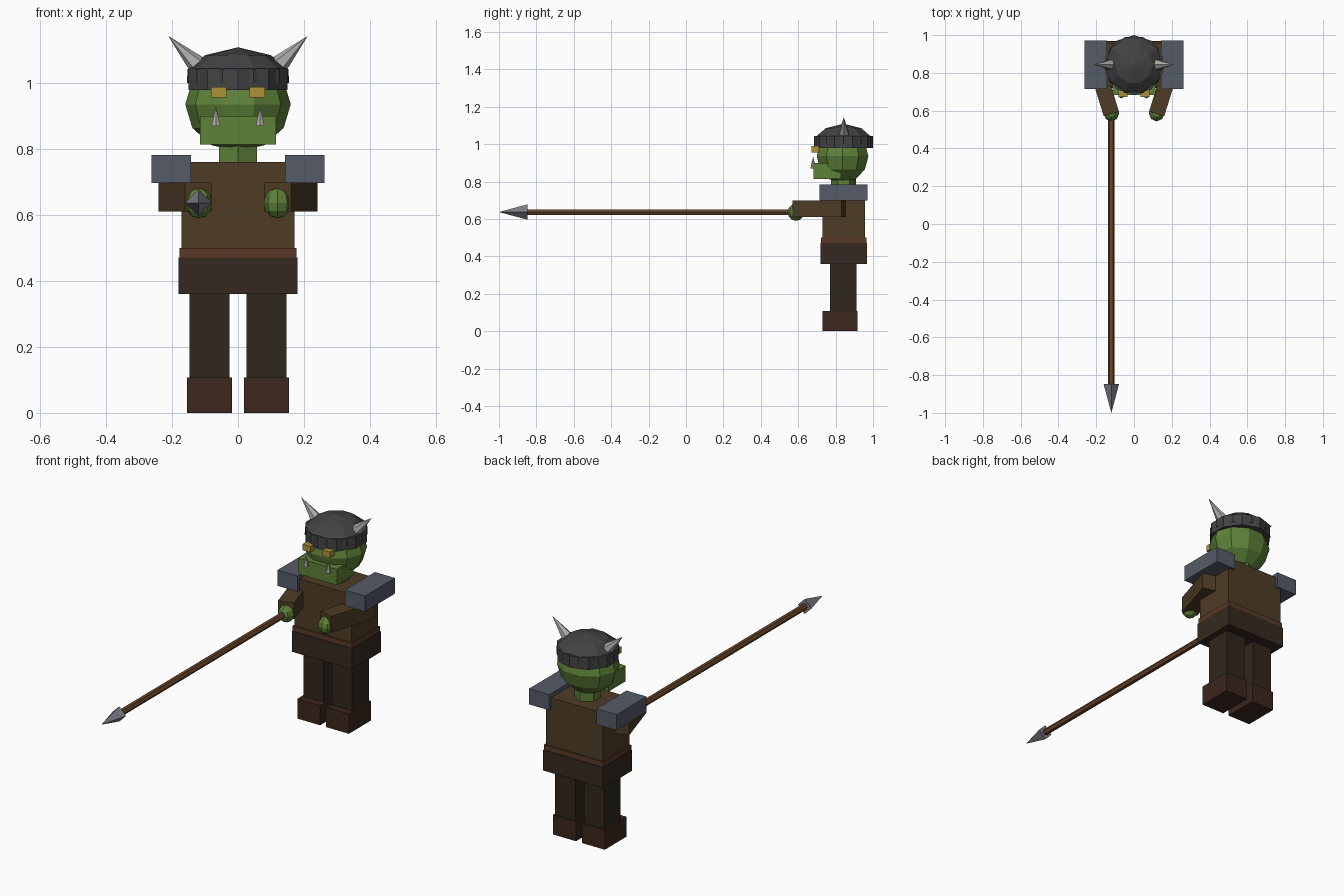
import bpy, bmesh
from math import sin, cos, pi
from mathutils import Vector, Matrix

if "Cube" in bpy.data.objects:
    bpy.data.objects.remove(bpy.data.objects["Cube"])


def material(name, rgb):
    m = bpy.data.materials.new(name)
    m.diffuse_color = (*rgb, 1)
    m.use_nodes = True
    m.node_tree.nodes["Principled BSDF"].inputs["Base Color"].default_value = m.diffuse_color
    return m


SKIN = material("green_skin", (0.11, 0.22, 0.04))
LEATHER = material("leather", (0.075, 0.045, 0.018))
DARK = material("dark_leather", (0.035, 0.022, 0.014))
TROUSER = material("trousers", (0.03, 0.02, 0.012))
BOOT = material("boot_leather", (0.045, 0.02, 0.012))
BELT = material("belt_leather", (0.1, 0.04, 0.02))
IRON = material("iron", (0.055, 0.055, 0.058))
PLATE = material("plate", (0.09, 0.105, 0.14))
BONE = material("bone", (0.42, 0.41, 0.39))
GOLD = material("eye_gold", (0.42, 0.29, 0.04))
WOOD = material("wood", (0.14, 0.06, 0.022))
STEEL = material("steel", (0.2, 0.21, 0.24))


def finish(name, bm, mat, matrix):
    bmesh.ops.transform(bm, matrix=matrix, verts=bm.verts)
    bmesh.ops.recalc_face_normals(bm, faces=bm.faces)
    me = bpy.data.meshes.new(name)
    bm.to_mesh(me)
    bm.free()
    me.materials.append(mat)
    ob = bpy.data.objects.new(name, me)
    bpy.context.collection.objects.link(ob)
    return ob


def box(name, mat, x, y, z, matrix=Matrix()):
    """Box from (min, max) pairs."""
    bm = bmesh.new()
    bmesh.ops.create_cube(bm, size=1)
    for v in bm.verts:
        v.co = Vector([(p[0] + p[1]) / 2 + c * (p[1] - p[0])
                       for c, p in zip(v.co, (x, y, z))])
    return finish(name, bm, mat, matrix)


def lathe(name, mat, profile, segs, centre, phase=0.0, scale=(1, 1, 1), axis=(0, 0, 1)):
    """Revolve (radius, height) points; zero radius makes a pole, open ends are capped."""
    bm = bmesh.new()
    rings = []
    for r, h in profile:
        if r == 0:
            rings.append([bm.verts.new((0, 0, h))] * segs)
        else:
            rings.append([bm.verts.new((r * cos(phase + 2 * pi * i / segs),
                                        r * sin(phase + 2 * pi * i / segs), h))
                          for i in range(segs)])
    for a, b in zip(rings, rings[1:]):
        for i in range(segs):
            j = (i + 1) % segs
            bm.faces.new(list(dict.fromkeys((a[i], a[j], b[j], b[i]))))
    for ring, (r, _) in ((rings[0], profile[0]), (rings[-1], profile[-1])):
        if r > 0:
            bm.faces.new(ring)
    rot = Vector((0, 0, 1)).rotation_difference(Vector(axis)).to_matrix().to_4x4()
    return finish(name, bm, mat, Matrix.Translation(centre) @ rot @ Matrix.Diagonal((*scale, 1)))


def ball(rings):
    pts = [(sin(pi * i / rings), -cos(pi * i / rings)) for i in range(1, rings)]
    return [(0, -1)] + pts + [(0, 1)]


# Body
box("hips", DARK, (-.18, .18), (.72, .968), (.36, .472))
box("belt", BELT, (-.178, .178), (.723, .965), (.472, .5))
box("torso", LEATHER, (-.172, .172), (.73, .957), (.5, .761))
lathe("neck", SKIN, [(.066, .74), (.066, .84)], 6, (0, .842, 0), pi / 2)

# Head, jaw and helmet
lathe("head", SKIN, ball(6), 10, (0, .837, .936), scale=(.16, .145, .143))
box("jaw", SKIN, (-.115, .115), (.683, .828), (.814, .9))
lathe("helmet_band", IRON, [(.158, .979), (.158, 1.044)], 10, (0, .842, 0), pi / 2)
lathe("helmet_dome", IRON, [(.155, 1.0), (.153, 1.042), (.1, 1.085), (0, 1.109)],
      10, (0, .842, 0))

# Paired parts
for s, side in ((-1, "right"), (1, "left")):
    def span(a, b):
        return tuple(sorted((s * a, s * b)))

    box(side + "_boot", BOOT, span(.018, .155), (.73, .918), (0, .107))
    box(side + "_leg", TROUSER, span(.026, .147), (.77, .912), (.107, .36))
    box(side + "_shoulder_plate", PLATE, span(.142, .263), (.714, .971), (.698, .783))
    box(side + "_eye", GOLD, span(.035, .082), (.672, .712), (.956, .989))
    lathe(side + "_tusk", BONE, [(.015, 0), (0, .061)], 6, (s * .067, .68, .871), pi / 2)
    lathe(side + "_horn", BONE, [(.03, 0), (0, .125)], 6, (s * .123, .844, 1.055),
          axis=(s * .088, 0, .088))
    # Arm angled inwards from the shoulder to the fist
    turn = Matrix.Translation((s * .12, .583, 0)) @ Matrix.Rotation(-s * .3, 4, 'Z')
    box(side + "_arm", LEATHER, (-.042, .042), (0, .274), (.611, .699), turn)
    lathe(side + "_hand", SKIN, ball(6), 8, (s * .12, .588, .636), scale=(.042, .045, .046))

# Spear pointing forwards
lathe("spear_shaft", WOOD, [(.017, 0), (.017, 1.44)], 6, (-.12, .59, .637), axis=(0, -1, 0))
lathe("spear_point", STEEL, [(.041, 0), (0, .153)], 4, (-.12, -.847, .637), axis=(0, -1, 0))
